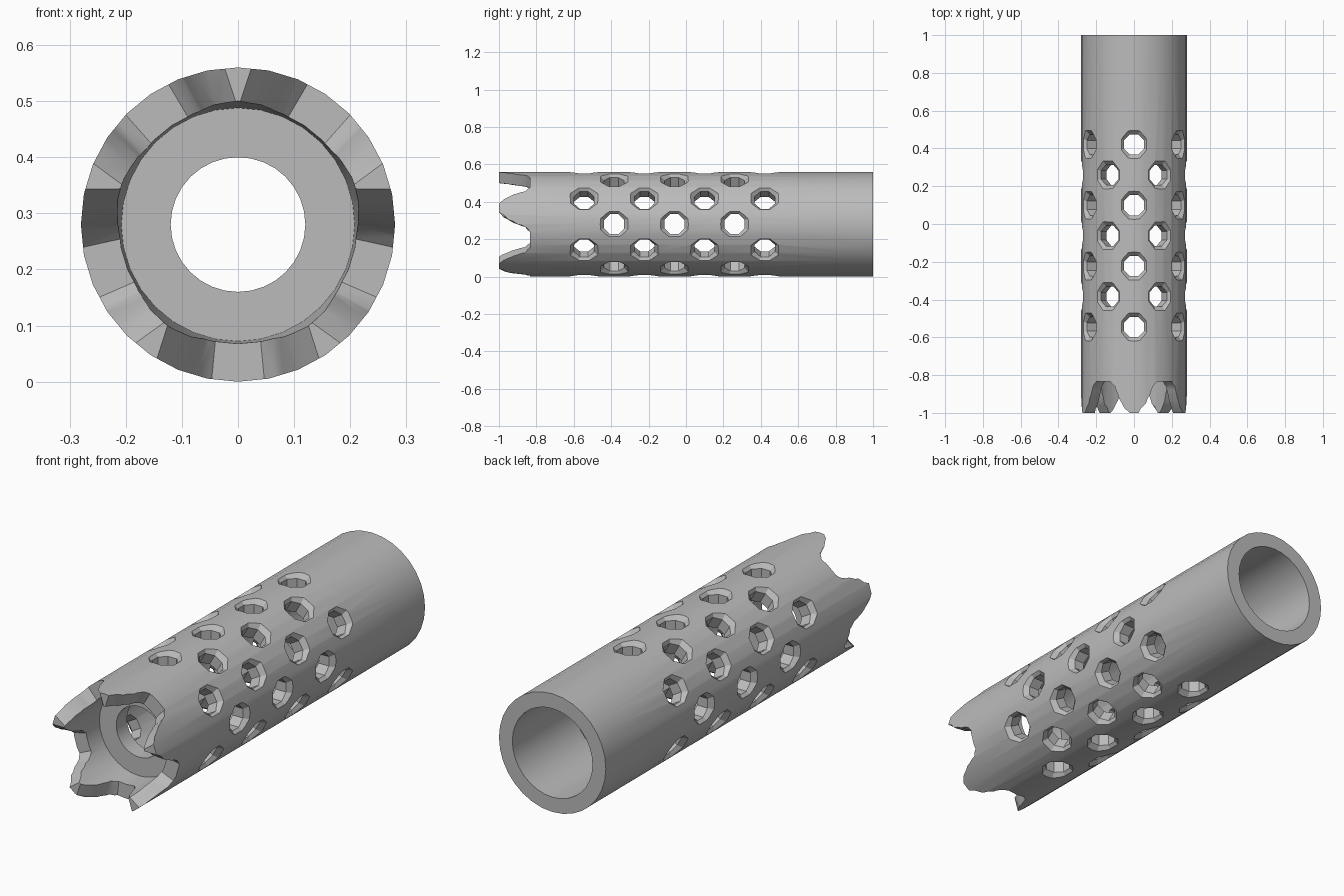
import bpy, bmesh, math
from mathutils import Matrix, Vector

cube = bpy.data.objects.get("Cube")
if cube:
    bpy.data.objects.remove(cube)

R = 0.28          # outer radius, also the height of the axis
SEGMENTS = 32

steel = bpy.data.materials.new("grey_steel")
steel.use_nodes = True
steel.diffuse_color = (0.5, 0.5, 0.5, 1)
steel.node_tree.nodes["Principled BSDF"].inputs["Base Color"].default_value = (0.5, 0.5, 0.5, 1)


def finish(bm, name):
    bmesh.ops.recalc_face_normals(bm, faces=bm.faces)
    mesh = bpy.data.meshes.new(name)
    bm.to_mesh(mesh)
    bm.free()
    mesh.materials.append(steel)
    ob = bpy.data.objects.new(name, mesh)
    bpy.context.collection.objects.link(ob)
    return ob


def skin(bm, rings, closed):
    """Bridge matching vertex rings; cap the ends or join last to first."""
    count = len(rings[0])
    pairs = list(zip(rings, rings[1:]))
    if closed:
        pairs.append((rings[-1], rings[0]))
    else:
        bm.faces.new(rings[0])
        bm.faces.new(rings[-1][::-1])
    for a, b in pairs:
        for i in range(count):
            j = (i + 1) % count
            bm.faces.new((a[i], a[j], b[j], b[i]))


def around(angle, y=0):
    """Frame whose local z points out from the axis, local y along it."""
    turn = Matrix.Rotation(math.pi / 2 - angle, 4, 'Y')
    return Matrix.Translation((0, y, R)) @ turn


# Hollow body: (y, radius) section with a front and a rear baffle
section = [(-1, R), (1, R), (1, 0.21), (0.54, 0.21), (0.54, 0.12), (0.5, 0.12),
           (0.5, 0.205), (-0.66, 0.205), (-0.66, 0.12), (-0.74, 0.12),
           (-0.74, 0.208), (-1, 0.22)]
bm = bmesh.new()
rings = []
for y, r in section:
    ring = []
    for i in range(SEGMENTS):
        a = math.tau * i / SEGMENTS
        ring.append(bm.verts.new((r * math.cos(a), y, R + r * math.sin(a))))
    rings.append(ring)
skin(bm, rings, True)
body = finish(bm, "vented_tube")

# Chamfered eight-sided vents, in twelve staggered columns
bm = bmesh.new()
vent = [(0.15, 0.058), (0.257, 0.058), (0.279, 0.08), (0.32, 0.121)]
for col in range(12):
    four = col % 2 == 1
    for k in range(4 if four else 3):
        y = (-0.545 if four else -0.384) + 0.322 * k
        frame = around(math.radians(30 * col), y)
        rings = []
        for d, r in vent:
            corners = [math.tau * (i + 0.5) / 8 for i in range(8)]
            rings.append([bm.verts.new(frame @ Vector((r * math.cos(a), r * math.sin(a), d)))
                          for a in corners])
        skin(bm, rings, False)
vents = finish(bm, "vent_cutter")

# Five flared notches leave a crown of narrow teeth at the front
half = [(1.04, -1.02), (1, -1), (0.72, -0.95), (0.56, -0.9), (0.47, -0.86), (0.3, -0.835)]
outline = half + [(-x, y) for x, y in reversed(half)]
bm = bmesh.new()
for n in range(5):
    frame = around(math.radians(54 + 72 * n))
    rings = []
    for d in (0.1, 0.4):
        width = 0.068 + 0.32 * d
        rings.append([bm.verts.new(frame @ Vector((x * width, y, d))) for x, y in outline])
    skin(bm, rings, False)
notches = finish(bm, "notch_cutter")

# Cut the body
bpy.context.view_layer.objects.active = body
body.select_set(True)
for cutter in (vents, notches):
    cutter.hide_render = True
    mod = body.modifiers.new(cutter.name, 'BOOLEAN')
    mod.operation = 'DIFFERENCE'
    mod.solver = 'EXACT'
    mod.object = cutter
    bpy.ops.object.modifier_apply(modifier=mod.name)
    bpy.data.objects.remove(cutter)

bpy.ops.object.shade_smooth_by_angle(angle=math.radians(30))
